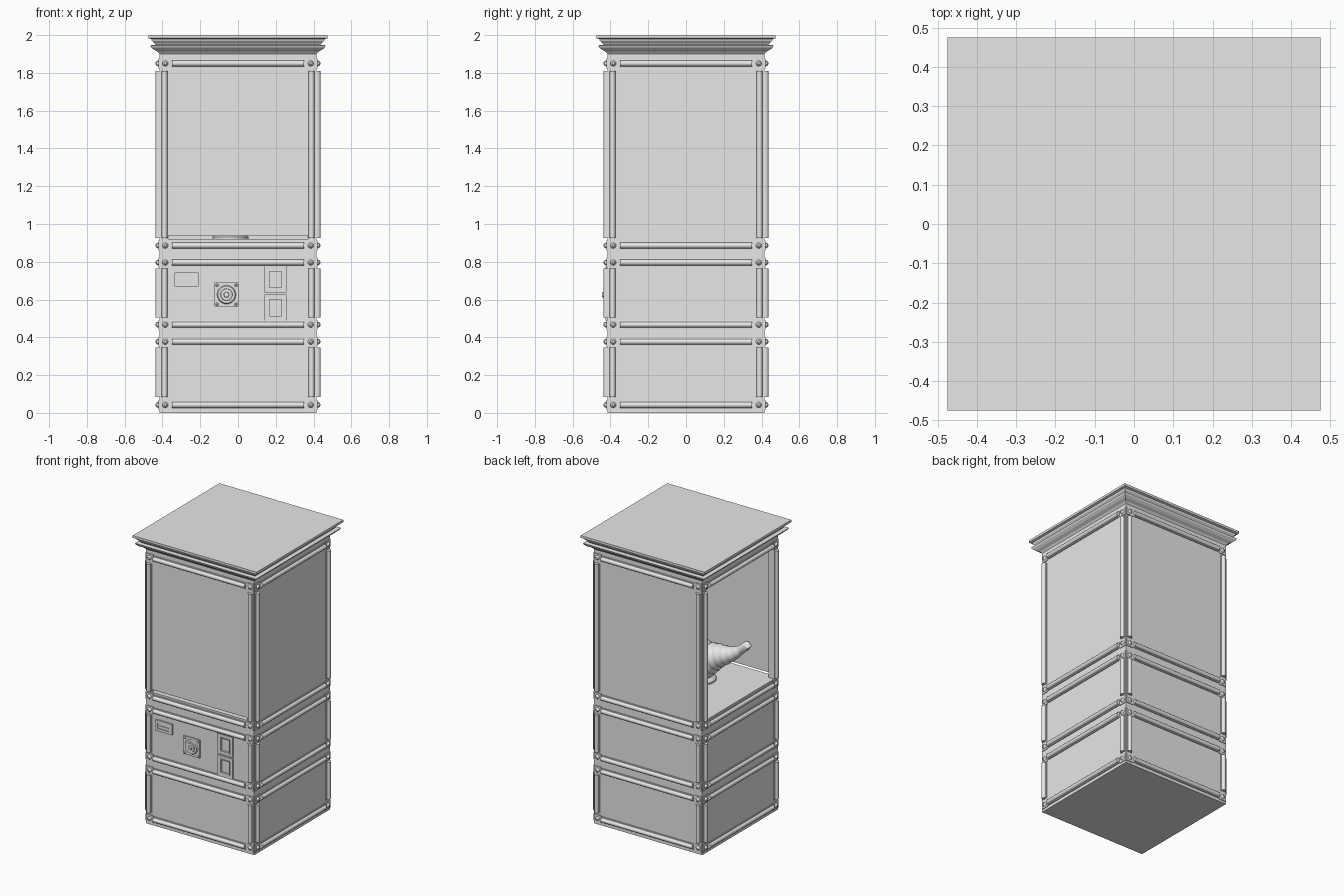
import bpy, bmesh
from math import sin, cos, pi, radians
from mathutils import Matrix, Vector

cube = bpy.data.objects.get("Cube")
if cube:
    bpy.data.objects.remove(cube)

grey = bpy.data.materials.new("plain grey")
grey.use_nodes = True
grey.diffuse_color = (0.8, 0.8, 0.8, 1)
grey.node_tree.nodes["Principled BSDF"].inputs["Base Color"].default_value = (0.8, 0.8, 0.8, 1)

W = 0.415       # half width of the cabinet
FLOOR = 0.92    # display floor height
CEIL = 1.84     # underside of the frieze


def finish(name, bm, smooth=False):
    bmesh.ops.recalc_face_normals(bm, faces=bm.faces)
    mesh = bpy.data.meshes.new(name)
    bm.to_mesh(mesh)
    bm.free()
    obj = bpy.data.objects.new(name, mesh)
    bpy.context.collection.objects.link(obj)
    mesh.materials.append(grey)
    if smooth:
        bpy.ops.object.select_all(action='DESELECT')
        obj.select_set(True)
        bpy.context.view_layer.objects.active = obj
        bpy.ops.object.shade_smooth_by_angle(angle=radians(40))
    return obj


def box(bm, x0, x1, y0, y1, z0, z1, turn=Matrix()):
    place = Matrix.Translation(((x0 + x1) / 2, (y0 + y1) / 2, (z0 + z1) / 2))
    size = Matrix.Diagonal((x1 - x0, y1 - y0, z1 - z0, 1))
    bmesh.ops.create_cube(bm, size=1, matrix=turn @ place @ size)


def frame(bm, x0, x1, z0, z1, border, depth):
    """Raised rectangular border on the front face."""
    y0, y1 = -W - depth, -W
    for a, b in ((x0, x0 + border), (x1 - border, x1)):
        box(bm, a, b, y0, y1, z0, z1)
    for a, b in ((z0, z0 + border), (z1 - border, z1)):
        box(bm, x0 + border, x1 - border, y0, y1, a, b)


def disc(bm, x, z, r0, r1, depth, start=0.0, sides=24):
    """Round boss on the front face, tapering outward."""
    place = Matrix.Translation((x, -W - start - depth / 2, z)) @ Matrix.Rotation(pi / 2, 4, 'X')
    bmesh.ops.create_cone(bm, cap_ends=True, segments=sides, radius1=r0, radius2=r1,
                          depth=depth, matrix=place)


def lathe(bm, profile, centre, sides=32, phase=0.0):
    rings = [[bm.verts.new((centre[0] + r * cos(phase + 2 * pi * i / sides),
                            centre[1] + r * sin(phase + 2 * pi * i / sides), z))
              for i in range(sides)] for r, z in profile]
    for low, high in zip(rings, rings[1:]):
        for i in range(sides):
            j = (i + 1) % sides
            bm.faces.new((low[i], low[j], high[j], high[i]))
    bm.faces.new(rings[0])
    bm.faces.new(rings[-1])


# Half-round moulding section: across, outward
SECTION = [(-0.021, 0), (-0.021, 0.006), (-0.015, 0.007)]
SECTION += [(-0.015 * cos(pi * i / 8), 0.007 + 0.015 * sin(pi * i / 8)) for i in range(1, 8)]
SECTION += [(0.015, 0.007), (0.021, 0.006), (0.021, 0)]


def moulding(bm, start, end, turn):
    a, b = Vector(start), Vector(end)
    across = (b - a).normalized().cross(Vector((0, 1, 0)))
    ends = [[bm.verts.new(turn @ (p + across * w + Vector((0, -d, 0)))) for w, d in SECTION]
            for p in (a, b)]
    n = len(SECTION)
    for i in range(n):
        j = (i + 1) % n
        bm.faces.new((ends[0][i], ends[0][j], ends[1][j], ends[1][i]))
    bm.faces.new(ends[0])
    bm.faces.new(ends[1])


def tube(name, points, radii):
    curve = bpy.data.curves.new(name, 'CURVE')
    curve.dimensions = '3D'
    curve.bevel_depth = 1
    curve.bevel_resolution = 5
    curve.use_fill_caps = True
    line = curve.splines.new('POLY')
    line.points.add(len(points) - 1)
    for p, co, r in zip(line.points, points, radii):
        p.co = (*co, 1)
        p.radius = r
    line.use_smooth = True
    curve.materials.append(grey)
    obj = bpy.data.objects.new(name, curve)
    bpy.context.collection.objects.link(obj)


# Cabinet base and frieze
bm = bmesh.new()
box(bm, -W, W, -W, W, 0, FLOOR)
finish("cabinet_base", bm)
bm = bmesh.new()
box(bm, -W, W, -W, W, CEIL, 1.91)
finish("frieze", bm)

# Corner posts and display walls; the right side stays open
bm = bmesh.new()
for sx in (-1, 1):
    for sy in (-1, 1):
        x, y = sx * (W - 0.022), sy * (W - 0.022)
        box(bm, x - 0.022, x + 0.022, y - 0.022, y + 0.022, FLOOR, CEIL)
finish("corner_posts", bm)
inner = W - 0.044
for name, turn, gap in (("front_wall", 0, 0.018), ("left_wall", 90, 0), ("back_wall", 180, 0)):
    bm = bmesh.new()
    box(bm, -inner, inner, -W, -W + 0.012, FLOOR + gap, CEIL,
        Matrix.Rotation(radians(turn), 4, 'Z'))
    finish(name, bm)

# Mouldings and corner blocks on all four sides
RAILS = (0.042, 0.377, 0.467, 0.796, 0.886, 1.85)
POSTS = ((0.085, 0.345), (0.505, 0.765), (0.925, 1.81))
rails, posts, blocks = bmesh.new(), bmesh.new(), bmesh.new()
for k in range(4):
    turn = Matrix.Rotation(k * pi / 2, 4, 'Z')
    for z in RAILS:
        moulding(rails, (-0.35, -W, z), (0.35, -W, z), turn)
        for x in (-0.385, 0.385):
            box(blocks, x - 0.026, x + 0.026, -W - 0.005, -W, z - 0.026, z + 0.026, turn)
            stud = Matrix.Translation((x, -W - 0.011, z)) @ Matrix.Rotation(pi / 2, 4, 'X')
            bmesh.ops.create_cone(blocks, cap_ends=True, segments=12, radius1=0.016,
                                  radius2=0.007, depth=0.014, matrix=turn @ stud)
    for z0, z1 in POSTS:
        for x in (-0.389, 0.389):
            moulding(posts, (x, -W, z0), (x, -W, z1), turn)
finish("horizontal_mouldings", rails, True)
finish("vertical_mouldings", posts, True)
finish("corner_blocks", blocks)

# Stepped square cornice
CORNICE = [(0.415, 1.9), (0.425, 1.912), (0.445, 1.922), (0.46, 1.935), (0.465, 1.946),
           (0.437, 1.948), (0.444, 1.958), (0.456, 1.97), (0.46, 1.98), (0.475, 1.984), (0.475, 2)]
bm = bmesh.new()
lathe(bm, [(r * 2 ** 0.5, z) for r, z in CORNICE], (0, 0), 4, pi / 4)
finish("cornice", bm)

# Coin plate with slot
bm = bmesh.new()
box(bm, -0.336, -0.209, -W - 0.006, -W, 0.668, 0.743)
frame(bm, -0.336, -0.209, 0.668, 0.743, 0.018, 0.012)
box(bm, -0.305, -0.24, -W - 0.01, -W, 0.702, 0.708)
finish("coin_plate", bm)

# Square plate with round button and bolts
bm = bmesh.new()
bx, bz = -0.061, 0.626
box(bm, bx - 0.063, bx + 0.063, -W - 0.008, -W, bz - 0.063, bz + 0.063)
for r0, r1, depth in ((0.05, 0.045, 0.008), (0.034, 0.03, 0.014), (0.018, 0.013, 0.022)):
    disc(bm, bx, bz, r0, r1, depth, 0.008)
for sx in (-1, 1):
    for sz in (-1, 1):
        disc(bm, bx + sx * 0.05, bz + sz * 0.05, 0.008, 0.005, 0.006, 0.008, 10)
finish("button_plate", bm, True)

# Ticket hatches
bm = bmesh.new()
for z0 in (0.488, 0.637):
    frame(bm, 0.141, 0.257, z0, z0 + 0.138, 0.02, 0.01)
    frame(bm, 0.161, 0.237, z0 + 0.02, z0 + 0.118, 0.006, 0.014)
finish("ticket_hatches", bm)

# Oil lamp: foot and belly
cx, cy = -0.04, -0.11
bm = bmesh.new()
lathe(bm, [(0.095, 0.92), (0.095, 0.932), (0.07, 0.95), (0.04, 0.97), (0.035, 0.99),
           (0.08, 1.01), (0.12, 1.045), (0.13, 1.08), (0.115, 1.12), (0.075, 1.15),
           (0.07, 1.165), (0.05, 1.185), (0.02, 1.2), (0.016, 1.215), (0.02, 1.23), (0.005, 1.245)],
      (cx, cy))
finish("lamp_body", bm, True)

# Ribbed spout, tapering up to a flared lip
path, radii = [], []
N = 48
for i in range(N + 1):
    t = i / N
    path.append((cx - 0.02 - 0.31 * t, cy - 0.03 * t, 1.06 + 0.17 * t ** 1.3 + 0.012 * sin(2 * pi * t)))
    radii.append(0.1 * (1 - t) ** 1.15 + 0.018 + 0.004 * sin(t * 16 * pi) * (1 - t) + 0.012 * max(0, t - 0.85) / 0.15)
path.append((cx - 0.345, cy - 0.03, 1.215))
radii.append(0.022)
tube("lamp_spout", path, radii)

# Curled handle
arc = [radians(-110 + 230 * i / 24) for i in range(25)]
tube("lamp_handle", [(cx + 0.14 + 0.085 * cos(a), cy, 1.12 + 0.085 * sin(a)) for a in arc],
     [0.012] * len(arc))
